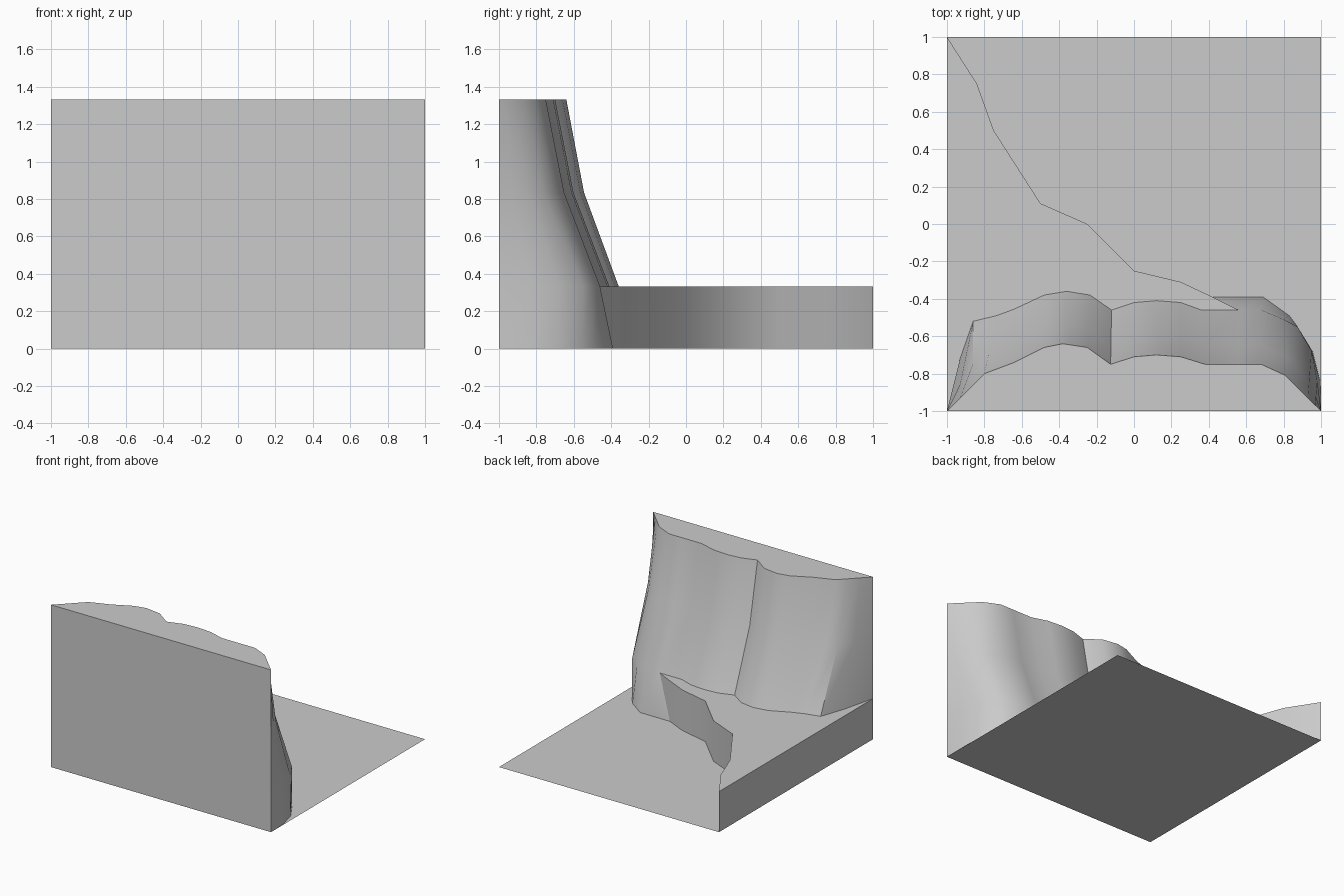
import bpy, bmesh
from mathutils import Vector

if "Cube" in bpy.data.objects:
    bpy.data.objects.remove(bpy.data.objects["Cube"])

STEP, MID, TOP = 1 / 3, 5 / 6, 4 / 3


def at(points, z):
    return [(x, y, z) for x, y in points]


class Shell:
    """Collects faces, welding shared corners."""

    def __init__(self):
        self.bm = bmesh.new()
        self.cache = {}

    def face(self, pts):
        verts = []
        for p in pts:
            key = tuple(round(c, 4) for c in p)
            if key not in self.cache:
                self.cache[key] = self.bm.verts.new(key)
            if self.cache[key] not in verts:
                verts.append(self.cache[key])
        if len(verts) > 2:
            self.bm.faces.new(verts)

    def strip(self, upper, lower):
        for i in range(len(upper) - 1):
            self.face([upper[i], upper[i + 1], lower[i + 1], lower[i]])

    def finish(self, name):
        mesh = bpy.data.meshes.new(name)
        self.bm.to_mesh(mesh)
        self.bm.free()
        ob = bpy.data.objects.new(name, mesh)
        bpy.context.collection.objects.link(ob)
        bpy.ops.object.select_all(action='DESELECT')
        ob.select_set(True)
        bpy.context.view_layer.objects.active = ob
        bpy.ops.object.shade_smooth_by_angle(angle=0.7)


# Plan curves of the cliff: upper rim, foot on the ledge, foot on the ground
rim = [(-1, -1), (-.93, -.93), (-.86, -.86), (-.8, -.8), (-.64, -.74), (-.48, -.66),
       (-.38, -.64), (-.25, -.66), (-.125, -.75), (0, -.71), (.12, -.7), (.25, -.71),
       (.38, -.75), (.56, -.75), (.68, -.75), (.81, -.81), (.87, -.87), (.93, -.93),
       (.97, -.97), (1, -1)]
foot = [(-1, -1), (-.93, -.72), (-.86, -.52), (-.735, -.49), (-.64, -.455), (-.48, -.38),
        (-.36, -.36), (-.235, -.38), (-.12, -.46), (0, -.42), (.12, -.41), (.25, -.42),
        (.36, -.46), (.56, -.46), (.68, -.46), (.8, -.51), (.875, -.55), (.95, -.68),
        (.98, -.84), (1, -1)]
ground_foot = [(.42, -.39), (.69, -.39), (.83, -.49), (.875, -.55), (.955, -.68),
               (.995, -.84), (1, -1)]
middle = [tuple(Vector(a).lerp(Vector(b), .34)) for a, b in zip(rim, foot)]

# Cliff: curved face, top and flat front
cliff = Shell()
cliff.strip(at(rim, TOP), at(middle, MID))
cliff.strip(at(middle, MID), at(foot, STEP))
cliff.strip(at(foot[13:], STEP), at(ground_foot, 0))
cliff.face(at(rim, TOP)[::-1])
cliff.face([(-1, -1, 0), (1, -1, 0), (1, -1, STEP), (1, -1, MID), (1, -1, TOP),
            (-1, -1, TOP), (-1, -1, MID), (-1, -1, STEP)])
cliff.finish("cliff")

# Ledge: low step with a winding edge
edge = [(-1, -1), (-1, 1), (-.84, .75), (-.75, .5), (-.5, .11), (-.25, 0), (0, -.25),
        (.25, -.31), (.42, -.39), (.56, -.46)]
ledge = Shell()
ledge.strip(at(edge, STEP), at(edge[:-1] + [ground_foot[0]], 0))
ledge.face((at(edge, STEP) + at(foot[1:13], STEP)[::-1])[::-1])
ledge.finish("ledge")

# Ground tile
ground = Shell()
ground.face([(-1, -1, 0), (1, -1, 0), (1, 1, 0), (-1, 1, 0)])
ground.finish("ground_tile")
